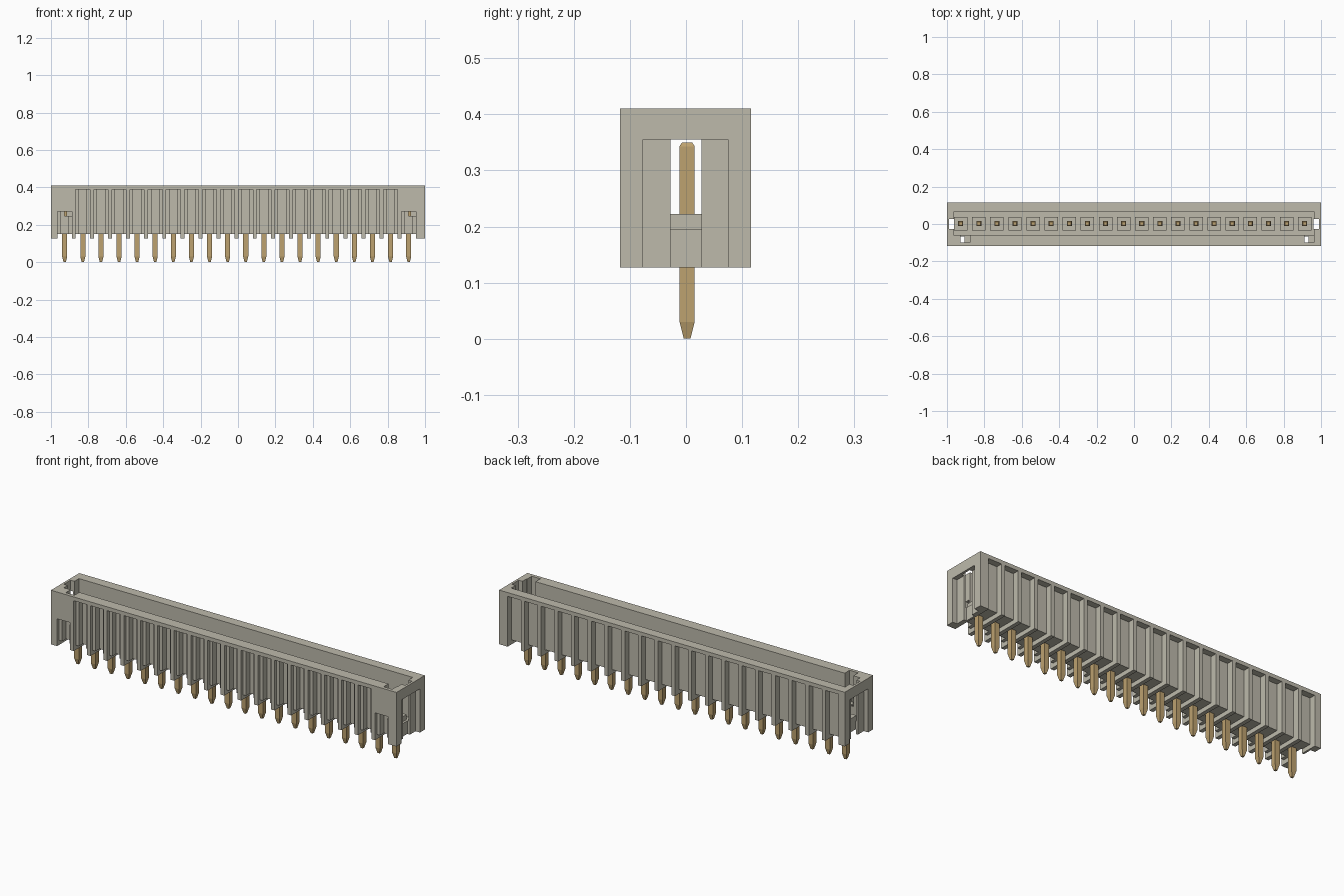
import bpy, bmesh
from mathutils import Matrix, Vector

cube = bpy.data.objects.get("Cube")
if cube:
    bpy.data.objects.remove(cube, do_unlink=True)

PINS = 20
PITCH = 0.0968
CENTRE = -0.007
pin_x = [CENTRE + (i - (PINS - 1) / 2) * PITCH for i in range(PINS)]
END_PINS = (pin_x[0], pin_x[-1])


def material(name, colour):
    m = bpy.data.materials.new(name)
    m.use_nodes = True
    m.diffuse_color = (*colour, 1)
    m.node_tree.nodes["Principled BSDF"].inputs["Base Color"].default_value = (*colour, 1)
    return m


def add_box(bm, x, y, z):
    """Add a box from three (low, high) ranges."""
    size = [r[1] - r[0] for r in (x, y, z)]
    mid = Vector([(r[0] + r[1]) / 2 for r in (x, y, z)])
    bmesh.ops.create_cube(bm, size=1, matrix=Matrix.Translation(mid) @ Matrix.Diagonal((*size, 1)))


def finish(name, bm, mat=None):
    me = bpy.data.meshes.new(name)
    bmesh.ops.recalc_face_normals(bm, faces=bm.faces)
    bm.to_mesh(me)
    bm.free()
    if mat:
        me.materials.append(mat)
    ob = bpy.data.objects.new(name, me)
    bpy.context.collection.objects.link(ob)
    return ob


def boxes(name, ranges, mat=None):
    bm = bmesh.new()
    for r in ranges:
        add_box(bm, *r)
    return finish(name, bm, mat)


def around(x, half):
    return (x - half, x + half)


def cut(target, ranges):
    """Subtract a set of separate boxes from the target."""
    cutter = boxes("cutter", ranges)
    cutter.hide_render = True
    mod = target.modifiers.new("cut", 'BOOLEAN')
    mod.operation = 'DIFFERENCE'
    mod.solver = 'EXACT'
    mod.object = cutter
    bpy.context.view_layer.objects.active = target
    bpy.ops.object.modifier_apply(modifier=mod.name)
    bpy.data.objects.remove(cutter, do_unlink=True)


plastic = material("warm grey plastic", (0.51, 0.49, 0.41))
brass = material("brass", (0.51, 0.36, 0.16))

# Shroud block with its open cavity
shroud = boxes("shroud", [((-1, 1), (-0.118, 0.116), (0.127, 0.41))], plastic)
cut(shroud, [((-0.966, 0.966), (-0.06, 0.065), (0.195, 0.5))])

# Recessed panels on the end faces, and slots running down inside the end walls
cut(shroud, [(x, (-0.077, 0.075), (0.05, 0.355)) for x in ((-1.1, -0.975), (0.975, 1.1))])
cut(shroud, [(x, (-0.028, 0.028), (0.05, 0.5)) for x in ((-0.988, -0.96), (0.96, 0.988))])

# Keyways in the front wall beside the end pins
cut(shroud, [((x, x + 0.05), (-0.1, -0.05), (0.248, 0.5)) for x in END_PINS])

# Stepped grooves on the front, shorter at the ends
for half, depth in ((0.038, -0.1), (0.021, -0.068)):
    cut(shroud, [(around(x, half), (-0.3, depth), (0.05, 0.27 if x in END_PINS else 0.39))
                 for x in pin_x])

# Plain grooves on the back and channels across the underside
cut(shroud, [(around(x, 0.038), (0.083, 0.3), (0.05, 0.39)) for x in pin_x])
cut(shroud, [(around(x, 0.038), (-0.3, 0.3), (0.05, 0.15)) for x in pin_x])

# Raised square collars on the cavity floor
boxes("pin_collars", [(around(x, 0.036), around(0.002, 0.036), (0.19, 0.222)) for x in pin_x], plastic)

# Square contact pins with tapered tips
profile = [(0, 0.006), (0.03, 0.0135), (0.343, 0.0135), (0.35, 0.009)]
bm = bmesh.new()
for x in pin_x:
    rings = [[bm.verts.new((x + sx * h, 0.002 + sy * h, z))
              for sx, sy in ((-1, -1), (1, -1), (1, 1), (-1, 1))] for z, h in profile]
    bm.faces.new(rings[0][::-1])
    bm.faces.new(rings[-1])
    for a, b in zip(rings, rings[1:]):
        for i in range(4):
            j = (i + 1) % 4
            bm.faces.new((a[i], a[j], b[j], b[i]))
finish("contact_pins", bm, brass)
